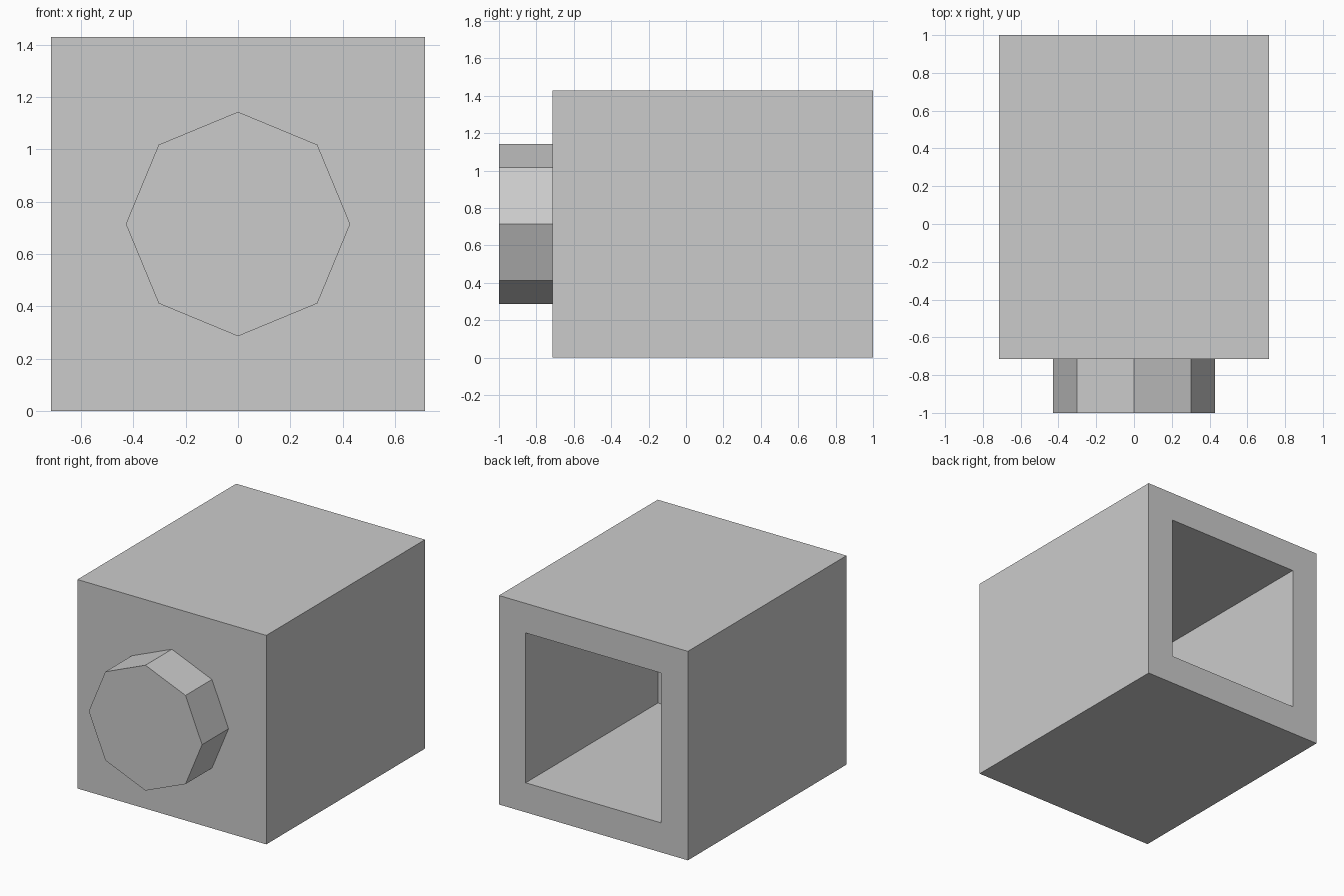
import bpy
import bmesh
from mathutils import Matrix, Vector

cube = bpy.data.objects.get("Cube")
if cube:
    bpy.data.objects.remove(cube, do_unlink=True)

U = 2 / 7  # wall thickness, the module of the whole shape

grey = bpy.data.materials.new("plain_grey")
grey.use_nodes = True
grey.diffuse_color = (0.6, 0.6, 0.6, 1)
grey.node_tree.nodes["Principled BSDF"].inputs["Base Color"].default_value = grey.diffuse_color


def finish(name, bm):
    """Turn a bmesh into a flat-shaded grey object."""
    bmesh.ops.recalc_face_normals(bm, faces=bm.faces)
    mesh = bpy.data.meshes.new(name)
    bm.to_mesh(mesh)
    bm.free()
    mesh.materials.append(grey)
    obj = bpy.data.objects.new(name, mesh)
    bpy.context.collection.objects.link(obj)
    return obj


# Box housing, hollowed from the back with an even wall
bm = bmesh.new()
bmesh.ops.create_cube(bm, size=1, matrix=Matrix.Translation((0, U / 2, 2.5 * U))
                      @ Matrix.Diagonal((5 * U, 6 * U, 5 * U, 1)))
bm.normal_update()
back = max(bm.faces, key=lambda f: f.calc_center_median().y)
bmesh.ops.inset_region(bm, faces=[back], thickness=U)
pit = bmesh.ops.extrude_discrete_faces(bm, faces=[back])["faces"][0]
bmesh.ops.translate(bm, verts=pit.verts, vec=Vector((0, -5 * U, 0)))
finish("hollow_housing", bm)

# Eight-sided knob on the front
bm = bmesh.new()
bmesh.ops.create_cone(bm, cap_ends=True, segments=8, radius1=1.5 * U, radius2=1.5 * U, depth=U,
                      matrix=Matrix.Translation((0, -3 * U, 2.5 * U))
                      @ Matrix.Rotation(1.5707963, 4, "X"))
finish("front_knob", bm)
